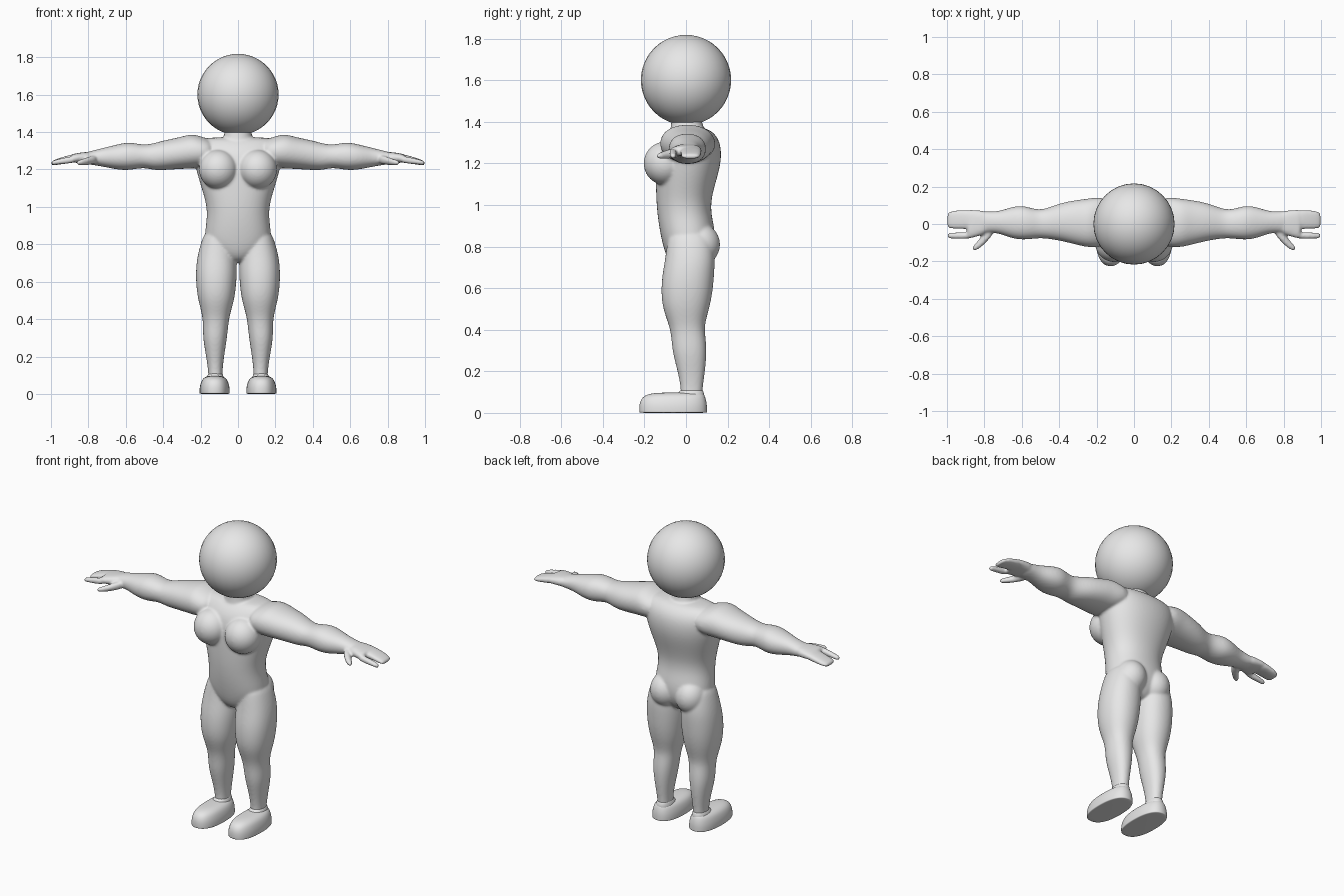
import bpy, bmesh, math
from mathutils import Matrix, Vector

grey = bpy.data.materials.new("plain grey")
grey.diffuse_color = (0.8, 0.8, 0.8, 1)


def loft(bm, axis, rows, side=1, n=16, power=2.2):
    """Closed tube; each row is (position, a0, a1, b0, b1) across the axis."""
    rings = []
    for t, a0, a1, b0, b1 in rows:
        ring = []
        for i in range(n):
            w = 2 * math.pi * i / n
            c, s = math.cos(w), math.sin(w)
            u = math.copysign(abs(c) ** (2 / power), c) * 1.02
            v = math.copysign(abs(s) ** (2 / power), s) * 1.02
            a = (a0 + a1) / 2 + u * (a1 - a0) / 2
            b = (b0 + b1) / 2 + v * (b1 - b0) / 2
            p = (a, b, t) if axis == "z" else (t, a, b)
            ring.append(bm.verts.new((p[0] * side, p[1], p[2])))
        rings.append(ring)
    for r, q in zip(rings, rings[1:]):
        for i in range(n):
            j = (i + 1) % n
            bm.faces.new((r[i], r[j], q[j], q[i]))
    bm.faces.new(rings[0][::-1])
    bm.faces.new(rings[-1])


def ball(bm, centre, radii, tilt=0):
    m = (Matrix.Translation(centre) @ Matrix.Rotation(tilt, 4, "Z")
         @ Matrix.Diagonal((*radii, 1)))
    bmesh.ops.create_uvsphere(bm, u_segments=24, v_segments=16, radius=1, matrix=m)


def finish(bm, name):
    bmesh.ops.recalc_face_normals(bm, faces=bm.faces)
    for f in bm.faces:
        f.smooth = True
    me = bpy.data.meshes.new(name)
    bm.to_mesh(me)
    bm.free()
    me.materials.append(grey)
    ob = bpy.data.objects.new(name, me)
    bpy.context.collection.objects.link(ob)
    return ob


# Torso and neck
bm = bmesh.new()
loft(bm, "z", [
    (0.70, -.06, .06, -.05, .07), (0.74, -.11, .11, -.09, .11),
    (0.80, -.18, .18, -.11, .14), (0.88, -.175, .175, -.127, .14),
    (0.95, -.165, .165, -.137, .122), (1.02, -.17, .17, -.143, .12),
    (1.10, -.195, .195, -.145, .14), (1.20, -.225, .225, -.145, .17),
    (1.29, -.24, .24, -.13, .17), (1.345, -.23, .23, -.09, .14),
    (1.375, -.19, .19, -.05, .09)])
loft(bm, "z", [(1.30, -.10, .10, -.09, .11), (1.36, -.08, .08, -.075, .09),
               (1.40, -.07, .07, -.07, .075), (1.46, -.07, .07, -.07, .07)])

for s in (1, -1):
    # Chest and buttock muscles
    ball(bm, (s * .105, -.10, 1.20), (.105, .105, .105))
    ball(bm, (s * .085, .07, .81), (.09, .095, .10))
    # Leg
    loft(bm, "z", [
        (.05, .08, .16, -.03, .08), (.11, .085, .157, -.022, .078),
        (.20, .075, .17, -.04, .092), (.29, .06, .187, -.065, .10),
        (.36, .053, .187, -.07, .095), (.42, .045, .19, -.08, .087),
        (.50, .02, .213, -.112, .112), (.58, .01, .224, -.12, .128),
        (.66, .005, .226, -.115, .135), (.74, .01, .217, -.10, .14),
        (.82, .02, .195, -.09, .13), (.88, .03, .17, -.08, .11)], s)
    # Arm
    loft(bm, "x", [
        (.12, -.10, .13, 1.24, 1.35), (.19, -.125, .145, 1.21, 1.375),
        (.25, -.125, .135, 1.205, 1.392), (.31, -.11, .128, 1.203, 1.372),
        (.39, -.09, .113, 1.197, 1.357), (.45, -.08, .09, 1.196, 1.34),
        (.50, -.075, .075, 1.21, 1.33), (.55, -.08, .085, 1.202, 1.341),
        (.60, -.085, .10, 1.195, 1.345), (.66, -.075, .09, 1.202, 1.33),
        (.72, -.05, .068, 1.215, 1.315), (.78, -.045, .066, 1.225, 1.30),
        (.83, -.05, .07, 1.23, 1.288)], s)
    # Palm with joined fingers
    loft(bm, "x", [
        (.77, -.045, .066, 1.23, 1.298), (.83, -.065, .073, 1.233, 1.292),
        (.88, -.078, .077, 1.237, 1.284), (.893, -.078, .077, 1.237, 1.28)],
        s, power=2.6)
    loft(bm, "x", [
        (.86, -.028, .077, 1.237, 1.287), (.92, -.028, .075, 1.232, 1.272),
        (.97, -.026, .072, 1.224, 1.256), (.99, -.022, .064, 1.222, 1.247),
        (1.0, -.016, .052, 1.224, 1.241)], s, power=2.6)
    # Index finger
    loft(bm, "x", [
        (.86, -.08, -.044, 1.235, 1.277), (.93, -.08, -.044, 1.23, 1.264),
        (.985, -.078, -.046, 1.222, 1.250), (1.0, -.073, -.051, 1.225, 1.244)], s)
    # Thumb
    loft(bm, "x", [
        (.75, -.055, .0, 1.232, 1.28), (.79, -.098, -.03, 1.225, 1.272),
        (.825, -.132, -.078, 1.222, 1.258), (.853, -.144, -.11, 1.222, 1.25),
        (.863, -.142, -.122, 1.226, 1.244)], s)

body = finish(bm, "body")
body.modifiers.new("round", "SUBSURF").levels = 2
body.modifiers["round"].render_levels = 2
fuse = body.modifiers.new("fuse", "REMESH")
fuse.mode = "VOXEL"
fuse.voxel_size = 0.007
fuse.use_smooth_shade = True
soft = body.modifiers.new("soften", "SMOOTH")
soft.factor = 0.5
soft.iterations = 8

# Head
bm = bmesh.new()
bmesh.ops.create_uvsphere(bm, u_segments=32, v_segments=24, radius=.217,
                          matrix=Matrix.Translation((0, 0, 1.601)))
finish(bm, "head")

# Feet with flat soles
for s, label in ((1, "left"), (-1, "right")):
    bm = bmesh.new()
    loft(bm, "z", [
        (0, .046, .204, -.222, .10), (.002, .045, .205, -.224, .10),
        (.03, .045, .205, -.224, .10), (.055, .05, .20, -.22, .097),
        (.08, .06, .19, -.205, .09), (.094, .08, .17, -.17, .082),
        (.098, .105, .145, -.11, .06)], s, n=20, power=2.4)
    # Ankle collar
    loft(bm, "z", [(.06, .07, .175, -.07, .092), (.09, .076, .168, -.05, .088),
                   (.105, .082, .161, -.03, .083), (.113, .088, .155, -.02, .076)], s)
    foot = finish(bm, label + "_foot")
    m = foot.modifiers.new("round", "SUBSURF")
    m.levels = m.render_levels = 2
